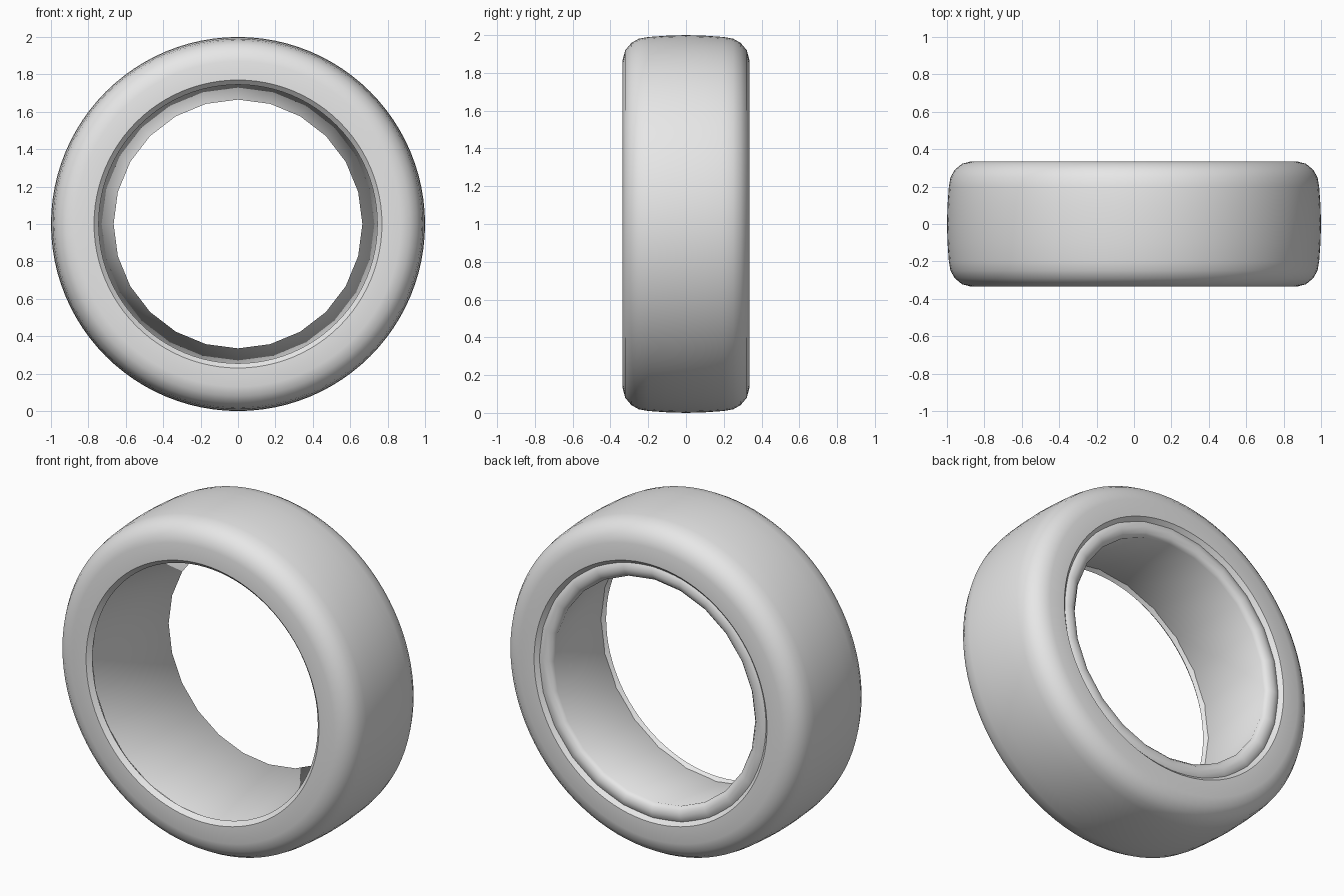
import bpy, bmesh, math
from mathutils import Vector

cube = bpy.data.objects.get("Cube")
if cube:
    bpy.data.objects.remove(cube, do_unlink=True)

grey = bpy.data.materials.new("plain grey")
grey.use_nodes = True
grey.diffuse_color = (0.8, 0.8, 0.8, 1)
grey.node_tree.nodes["Principled BSDF"].inputs["Base Color"].default_value = (0.8, 0.8, 0.8, 1)


def lathe(name, profile, sides, closed, sharp_angle):
    """Spin (radius, y) points about the wheel axle."""
    bm = bmesh.new()
    rings = []
    for i in range(sides):
        a = math.tau * i / sides
        rings.append([bm.verts.new(Vector((r * math.cos(a), y, 1 + r * math.sin(a))))
                      for r, y in profile])
    count = len(profile)
    for i in range(sides):
        here, there = rings[i], rings[(i + 1) % sides]
        for j in range(count if closed else count - 1):
            k = (j + 1) % count
            bm.faces.new((here[j], there[j], there[k], here[k]))
    if closed:
        bmesh.ops.recalc_face_normals(bm, faces=bm.faces)
    mesh = bpy.data.meshes.new(name)
    bm.to_mesh(mesh)
    bm.free()
    mesh.materials.append(grey)
    obj = bpy.data.objects.new(name, mesh)
    bpy.context.collection.objects.link(obj)
    bpy.ops.object.select_all(action='DESELECT')
    obj.select_set(True)
    bpy.context.view_layer.objects.active = obj
    bpy.ops.object.shade_smooth_by_angle(angle=math.radians(sharp_angle))
    return obj


# Tyre: crowned tread, rounded shoulders, flat sidewalls and chamfered beads
half = [(1, 0), (0.997, 0.1), (0.99, 0.2), (0.981, 0.25), (0.958, 0.29),
        (0.92, 0.322), (0.87, 0.335), (0.77, 0.335), (0.745, 0.31), (0.77, 0.28)]
mirrored = [(r, -y) for r, y in reversed(half[1:])]
lathe("tyre", half + mirrored, 96, True, 35)

# Liner: tapered inner wall ending in a rounded flange at the back
liner = [(0.765, -0.29), (0.665, 0.295), (0.685, 0.316),
         (0.715, 0.324), (0.745, 0.318), (0.77, 0.3)]
lathe("inner_liner", liner, 24, False, 100)
